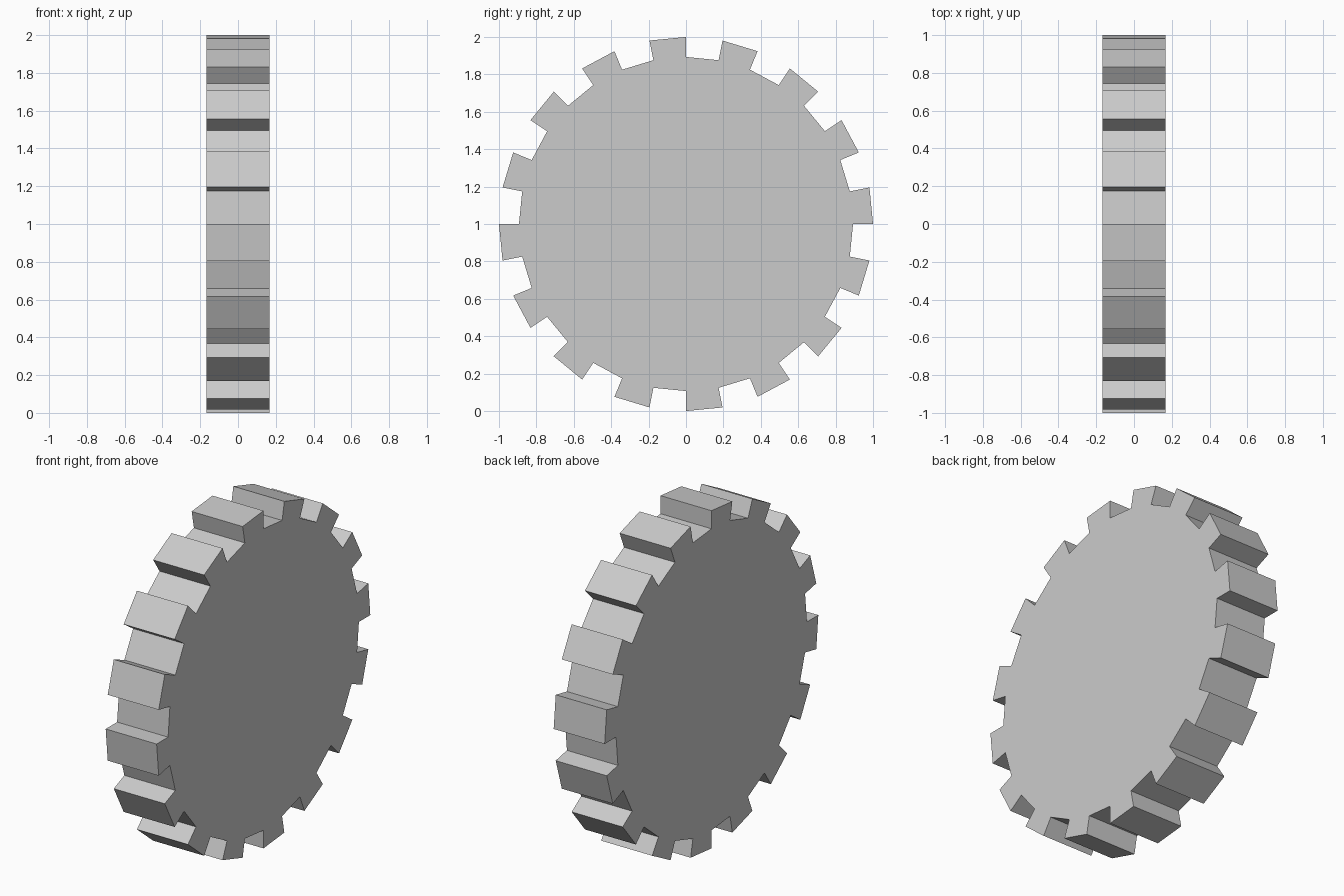
import bpy, bmesh, math

if "Cube" in bpy.data.objects:
    bpy.data.objects.remove(bpy.data.objects["Cube"])

TEETH = 16
R_TIP, R_ROOT = 1.0, 0.893
HALF_WIDTH = 0.167
STEP = math.pi / TEETH

# Toothed outline: each tooth and each gap spans one step
outline = []
for i in range(TEETH):
    a = 2 * i * STEP
    for r, ang in ((R_ROOT, a), (R_TIP, a), (R_TIP, a + STEP), (R_ROOT, a + STEP)):
        outline.append((r * math.cos(ang), 1 + r * math.sin(ang)))

# Gear disc: outline extruded along x
bm = bmesh.new()
face = bm.faces.new([bm.verts.new((-HALF_WIDTH, y, z)) for y, z in outline])
ext = bmesh.ops.extrude_face_region(bm, geom=[face], use_keep_orig=True)
verts = [v for v in ext["geom"] if isinstance(v, bmesh.types.BMVert)]
bmesh.ops.translate(bm, verts=verts, vec=(2 * HALF_WIDTH, 0, 0))
bmesh.ops.recalc_face_normals(bm, faces=bm.faces)

mesh = bpy.data.meshes.new("gear_wheel")
bm.to_mesh(mesh)
bm.free()
gear = bpy.data.objects.new("gear_wheel", mesh)
bpy.context.collection.objects.link(gear)
